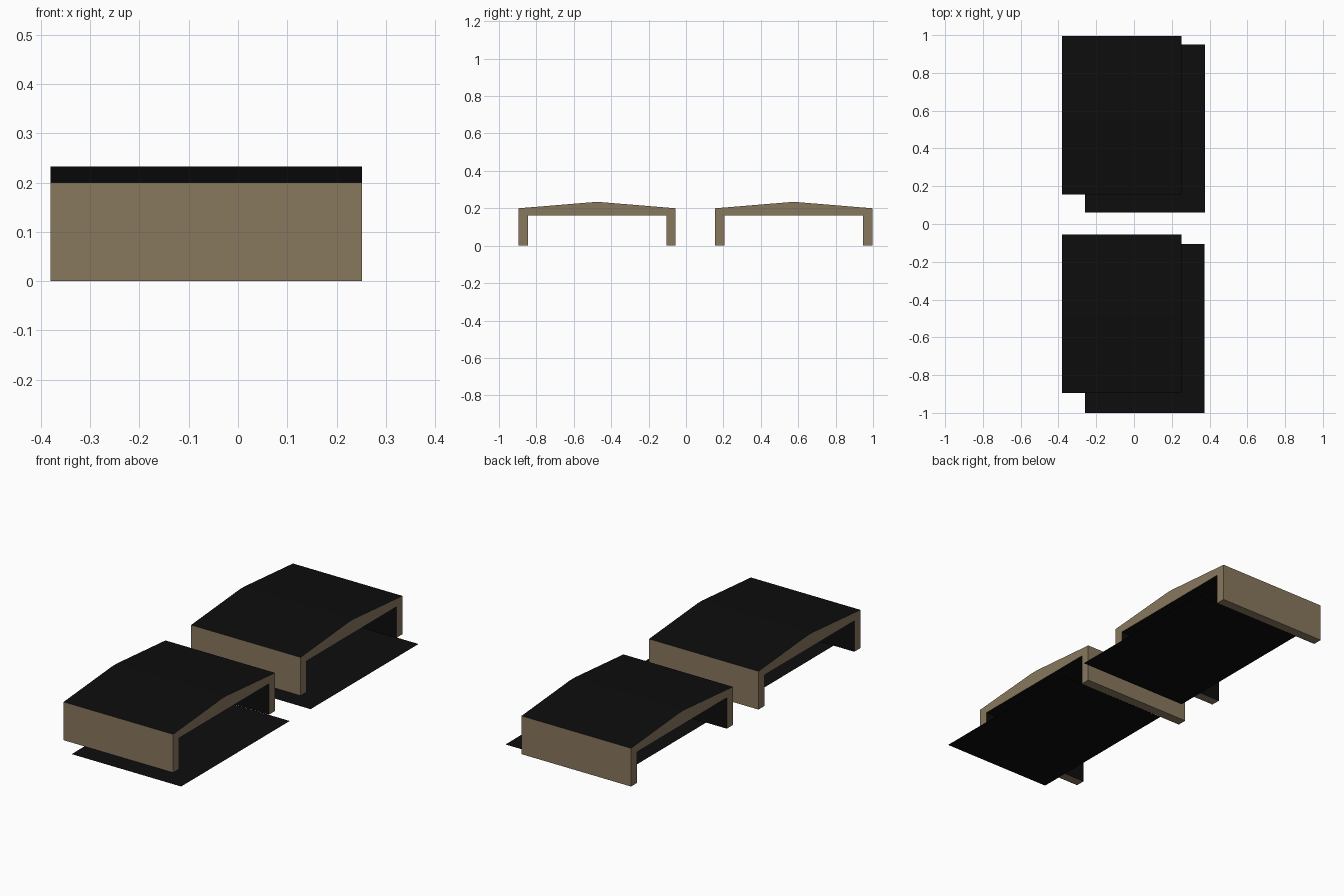
import bpy, bmesh

if "Cube" in bpy.data.objects:
    bpy.data.objects.remove(bpy.data.objects["Cube"])


def material(name, color):
    m = bpy.data.materials.new(name)
    m.diffuse_color = (*color, 1.0)
    m.use_nodes = True
    m.node_tree.nodes["Principled BSDF"].inputs["Base Color"].default_value = m.diffuse_color
    return m


BROWN = material("weathered brown", (0.25, 0.188, 0.113))
BLACK = material("black", (0.004, 0.004, 0.004))


def add_object(name, bm, mats):
    mesh = bpy.data.meshes.new(name)
    bm.to_mesh(mesh)
    bm.free()
    for m in mats:
        mesh.materials.append(m)
    obj = bpy.data.objects.new(name, mesh)
    bpy.context.collection.objects.link(obj)


def shelter(name, yc, x0=-0.38, x1=0.252):
    # Half section (offset from centre, height): ridge, eave, foot, inner leg
    half = [(0.02, 0.233), (0.42, 0.2), (0.42, 0.0005), (0.37, 0.0005), (0.37, 0.162)]
    section = half + [(-y, z) for y, z in reversed(half)]
    bm = bmesh.new()
    end = bm.faces.new([bm.verts.new((x0, yc + y, z)) for y, z in section])
    ext = bmesh.ops.extrude_face_region(bm, geom=[end])["geom"]
    moved = [v for v in ext if isinstance(v, bmesh.types.BMVert)]
    bmesh.ops.translate(bm, verts=moved, vec=(x1 - x0, 0, 0))
    if not any(len(f.verts) == 10 and f.calc_center_median().x < x0 + 0.01 for f in bm.faces):
        bm.faces.new([v for v in end.verts])
    bmesh.ops.recalc_face_normals(bm, faces=bm.faces[:])
    for f in bm.faces:
        # Black roof, underside and inner leg faces; the rest stays brown
        c = f.calc_center_median()
        roof = f.normal.z > 0.5
        underside = f.normal.z < -0.5 and c.z > 0.1
        inner = abs(f.normal.y) > 0.9 and abs(c.y - yc) < 0.4
        f.material_index = int(roof or underside or inner)
    add_object(name, bm, [BROWN, BLACK])


def ground_sheet(name, x0, x1, y0, y1):
    bm = bmesh.new()
    bm.faces.new([bm.verts.new((x, y, 0)) for x, y in ((x0, y0), (x1, y0), (x1, y1), (x0, y1))])
    add_object(name, bm, [BLACK])


# Two arched shelters, each with an offset flat sheet on the ground
shelter("front_shelter", -0.475)
shelter("back_shelter", 0.576)
ground_sheet("front_ground_sheet", -0.26, 0.372, -1.0, -0.105)
ground_sheet("back_ground_sheet", -0.26, 0.377, 0.06, 0.95)
